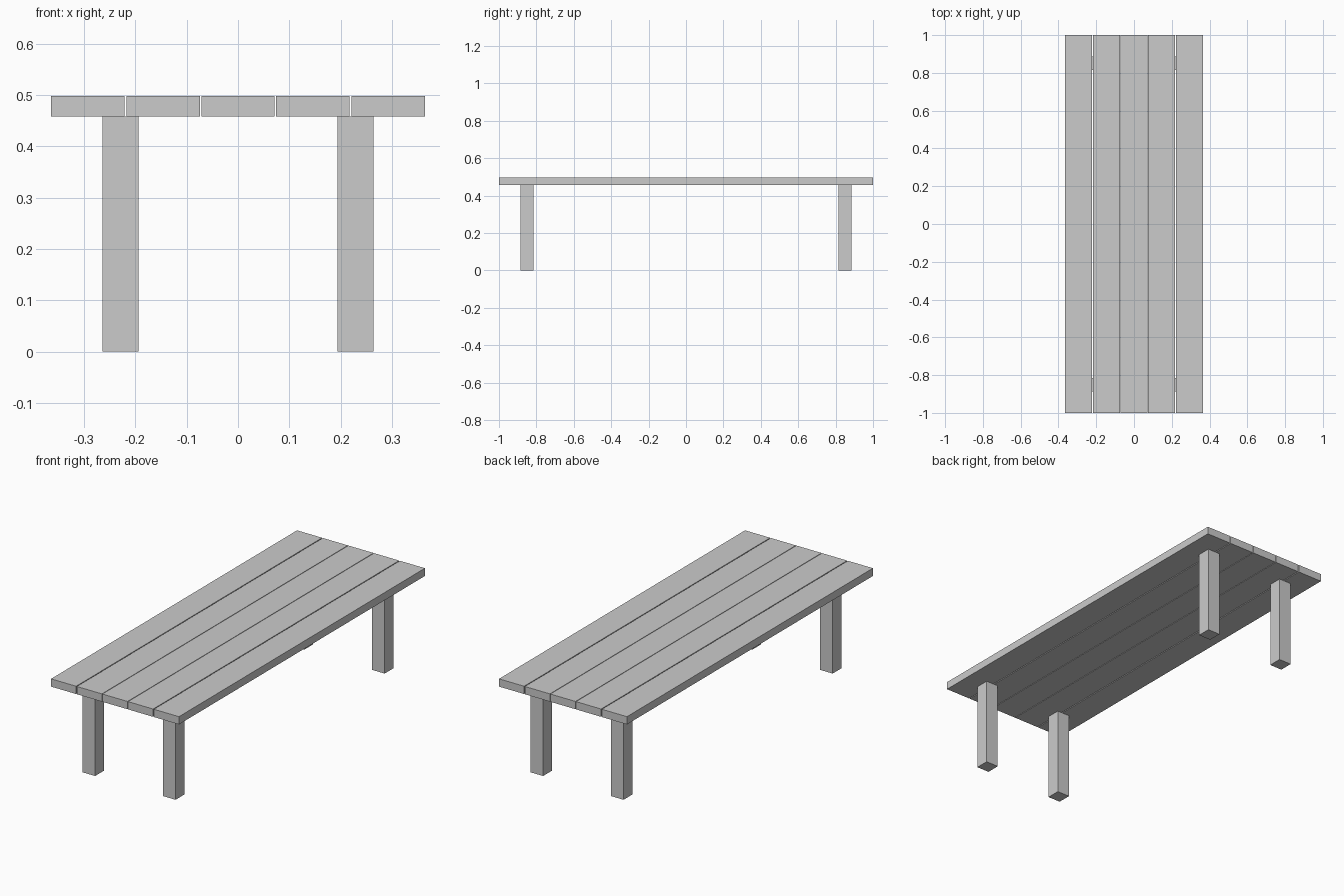
import bpy

if "Cube" in bpy.data.objects:
    bpy.data.objects.remove(bpy.data.objects["Cube"])

TOP, UNDER = 0.498, 0.458   # table top surface and underside
LEG = 0.071                 # square leg width


def box(name, x0, x1, y0, y1, z0, z1):
    bpy.ops.mesh.primitive_cube_add(
        size=1, location=((x0 + x1) / 2, (y0 + y1) / 2, (z0 + z1) / 2))
    ob = bpy.context.object
    ob.name = name
    ob.scale = (x1 - x0, y1 - y0, z1 - z0)
    bpy.ops.object.transform_apply(location=False, rotation=False, scale=True)
    return ob


# Table top: five long planks with narrow gaps, wider at the outer boards
box("centre_plank", -0.0715, 0.0715, -1, 1, UNDER, TOP)
for side, s in (("left", -1), ("right", 1)):
    for name, a, b in (("inner", 0.0745, 0.217), ("outer", 0.2215, 0.364)):
        x0, x1 = sorted((s * a, s * b))
        box(f"{side}_{name}_plank", x0, x1, -1, 1, UNDER, TOP)

# Four square legs
h = LEG / 2
for side, x in (("left", -0.229), ("right", 0.229)):
    for end, y in (("front", -0.85), ("back", 0.85)):
        box(f"{end}_{side}_leg", x - h, x + h, y - h, y + h, 0, UNDER)
